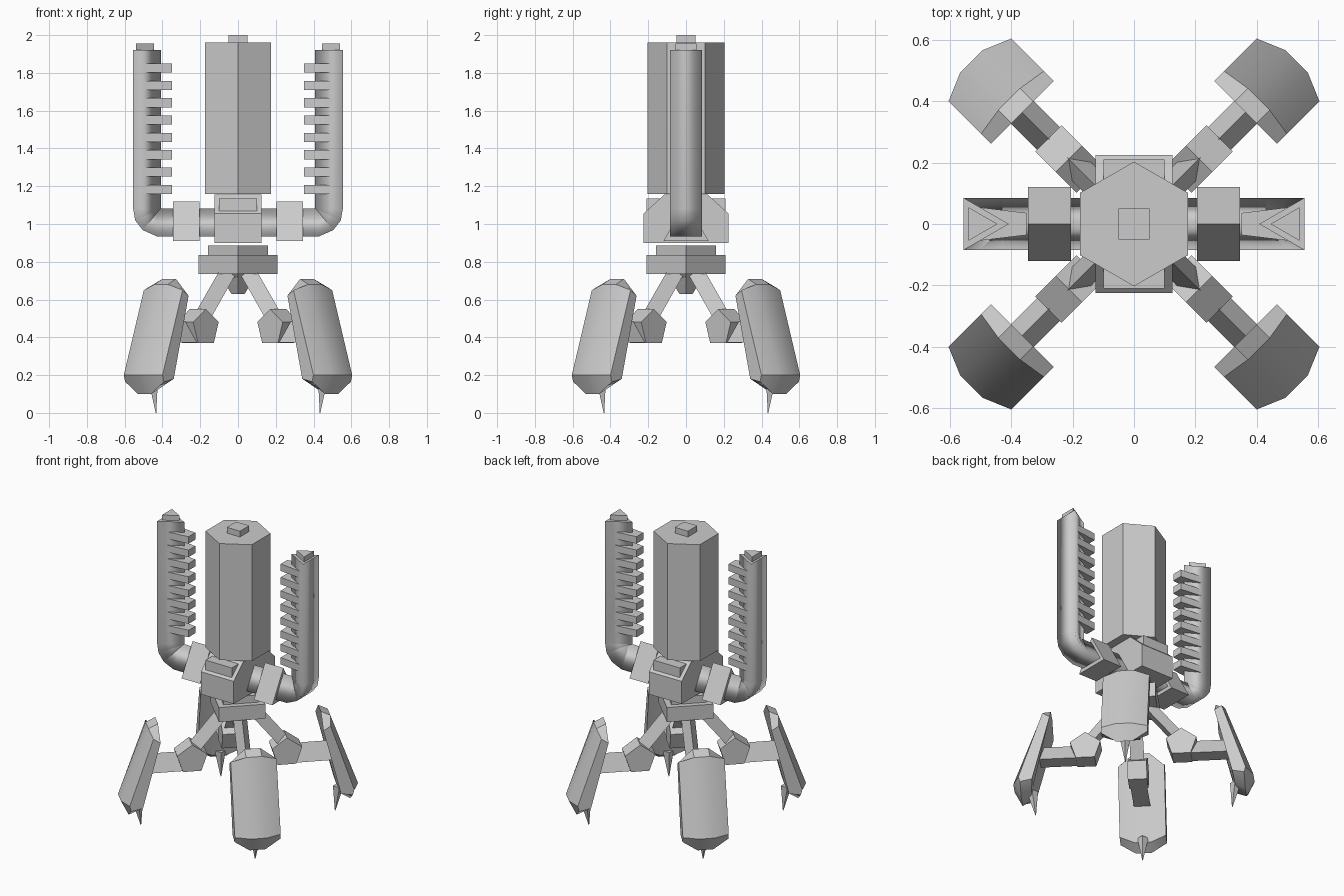
import bpy, bmesh, math
from mathutils import Vector, Matrix

if "Cube" in bpy.data.objects:
    bpy.data.objects.remove(bpy.data.objects["Cube"])

grey = bpy.data.materials.new("light grey")
grey.diffuse_color = (0.6, 0.6, 0.6, 1)
grey.use_nodes = True
grey.node_tree.nodes["Principled BSDF"].inputs["Base Color"].default_value = grey.diffuse_color


def make(name, verts, faces, smooth=None):
    """Mesh object with outward normals; smooth = None, 'all' or an angle."""
    me = bpy.data.meshes.new(name)
    bm = bmesh.new()
    vs = [bm.verts.new(v) for v in verts]
    for f in faces:
        bm.faces.new([vs[i] for i in f])
    bmesh.ops.recalc_face_normals(bm, faces=bm.faces)
    for f in bm.faces:
        f.smooth = smooth == 'all' and len(f.verts) == 4
    bm.to_mesh(me)
    bm.free()
    me.materials.append(grey)
    ob = bpy.data.objects.new(name, me)
    bpy.context.collection.objects.link(ob)
    if smooth and smooth != 'all':
        bpy.ops.object.select_all(action='DESELECT')
        ob.select_set(True)
        bpy.context.view_layer.objects.active = ob
        bpy.ops.object.shade_smooth_by_angle(angle=math.radians(smooth))
    return ob


def loft(name, rings, smooth=None):
    """Skin a list of equally sized rings and close both ends."""
    n = len(rings[0])
    faces = [[k * n + i, k * n + (i + 1) % n, (k + 1) * n + (i + 1) % n, (k + 1) * n + i]
             for k in range(len(rings) - 1) for i in range(n)]
    faces += [list(range(n)), [(len(rings) - 1) * n + i for i in range(n)]]
    return make(name, [v for r in rings for v in r], faces, smooth)


def box(name, x0, x1, y0, y1, z0, z1):
    return loft(name, [[(x0, y0, z), (x1, y0, z), (x1, y1, z), (x0, y1, z)] for z in (z0, z1)])


def ngon(n, r, z, turn):
    return [(r * math.cos(turn + math.tau * i / n), r * math.sin(turn + math.tau * i / n), z)
            for i in range(n)]


def prism_x(name, profile, x0, x1):
    """Extrude a (y, z) profile along x."""
    return loft(name, [[(x, y, z) for y, z in profile] for x in (x0, x1)])


# tank and its cap
loft("tank", [ngon(6, 0.203, z, math.pi / 2) for z in (1.16, 1.96)])
box("tank_cap", -0.05, 0.05, -0.05, 0.05, 1.96, 2.0)

# central hub with a plate through its sloped shoulders
prism_x("hub", [(-0.225, 0.9), (0.225, 0.9), (0.225, 1.055), (0.115, 1.155),
                (-0.115, 1.155), (-0.225, 1.055)], -0.125, 0.125)
box("hub_plate", -0.1, 0.1, -0.21, 0.21, 1.06, 1.135)

# hip: stacked square collars, corner to the front
loft("upper_collar", [ngon(4, 0.158, z, 0) for z in (0.835, 0.885)])
loft("main_collar", [ngon(4, 0.208, z, 0) for z in (0.735, 0.835)])
loft("lower_hip", [ngon(4, r, z, 0) for r, z in
                   ((0.105, 0.735), (0.085, 0.715), (0.065, 0.68), (0.035, 0.63))])

# side arms
for side, s in (("left", -1), ("right", 1)):
    # triangular bent tube: flat side outward, ridge inward
    path = [(0.12, 0.984, 90), (0.43, 0.984, 90), (0.48, 1.01, 60),
            (0.5, 1.04, 25), (0.506, 1.08, 0), (0.506, 1.92, 0)]
    rings = []
    for x, z, a in path:
        c, d = math.cos(math.radians(a)), math.sin(math.radians(a))
        rings.append([(s * (x + 0.049 * c), -0.085, z - 0.049 * d),
                      (s * (x + 0.049 * c), 0.085, z - 0.049 * d),
                      (s * (x - 0.098 * c), 0, z + 0.098 * d)])
    loft(side + "_arm_tube", rings, 'all')
    loft(side + "_tube_cap", [[(s * 0.54, -0.055, z), (s * 0.54, 0.055, z), (s * 0.445, 0, z)]
                              for z in (1.92, 1.955)])
    prism_x(side + "_bracket", [(-0.12, 0.91), (0.12, 0.91), (0, 1.12)], s * 0.205, s * 0.345)
    # row of ribs
    for i in range(8):
        z = 1.183 + i * 0.0918
        loft(f"{side}_rib_{i + 1}",
             [[(s * 0.35, -0.036, h), (s * 0.35, 0.036, h), (s * 0.5, 0.054, h),
               (s * 0.5, -0.054, h)] for h in (z - 0.024, z + 0.024)])


def leg(tag, angle):
    """Leg built along +x (radial), y tangential, then turned into place."""
    parts = []
    # thigh: triangular bar, ridge up
    a, b = Vector((0.087, 0, 0.74)), Vector((0.31, 0, 0.463))
    d = (b - a).normalized()
    up = Vector((-d.z, 0, d.x))
    parts.append(loft(tag + "_thigh", [[p - up * 0.025 + Vector((0, 0.043, 0)),
                                        p - up * 0.025 - Vector((0, 0.043, 0)),
                                        p + up * 0.049] for p in (a, b)]))
    # knee: pentagonal block
    pent = [(0.3 + 0.1 * math.cos(math.radians(90 + 72 * i)),
             0.45 + 0.1 * math.sin(math.radians(90 + 72 * i))) for i in range(5)]
    parts.append(loft(tag + "_knee", [[(r, t, z) for r, z in pent] for t in (-0.06, 0.06)]))
    # shin: triangular bar
    parts.append(prism_x(tag + "_shin", [(-0.052, 0.372), (0.052, 0.372), (0, 0.485)], 0.34, 0.6))
    # foot: curved shell, flat inside
    edge = [(0.515, 0.62), (0.56, 0.65), (0.71, 0.2), (0.70, 0.165), (0.626, 0.18)]
    mid = [(0.515, 0.71), (0.575, 0.68), (0.75, 0.2), (0.70, 0.1), (0.635, 0.14)]
    cols = [(-0.145, edge), (-0.05, mid), (0.05, mid), (0.145, edge)]
    parts.append(loft(tag + "_foot", [[(r, t, z) for r, z in prof] for t, prof in cols], 40))
    # claw spike
    parts.append(loft(tag + "_claw", [
        [(0.635 + x, y, z) for x, y, z in ngon(4, 0.035, 0.17, 0)],
        [(0.614 + x, y, z) for x, y, z in ngon(4, 0.002, 0.0, 0)]]))
    for p in parts:
        p.data.transform(Matrix.Rotation(angle, 4, 'Z'))


for k, tag in enumerate(("back_right", "back_left", "front_left", "front_right")):
    leg(tag, math.radians(45 + 90 * k))
